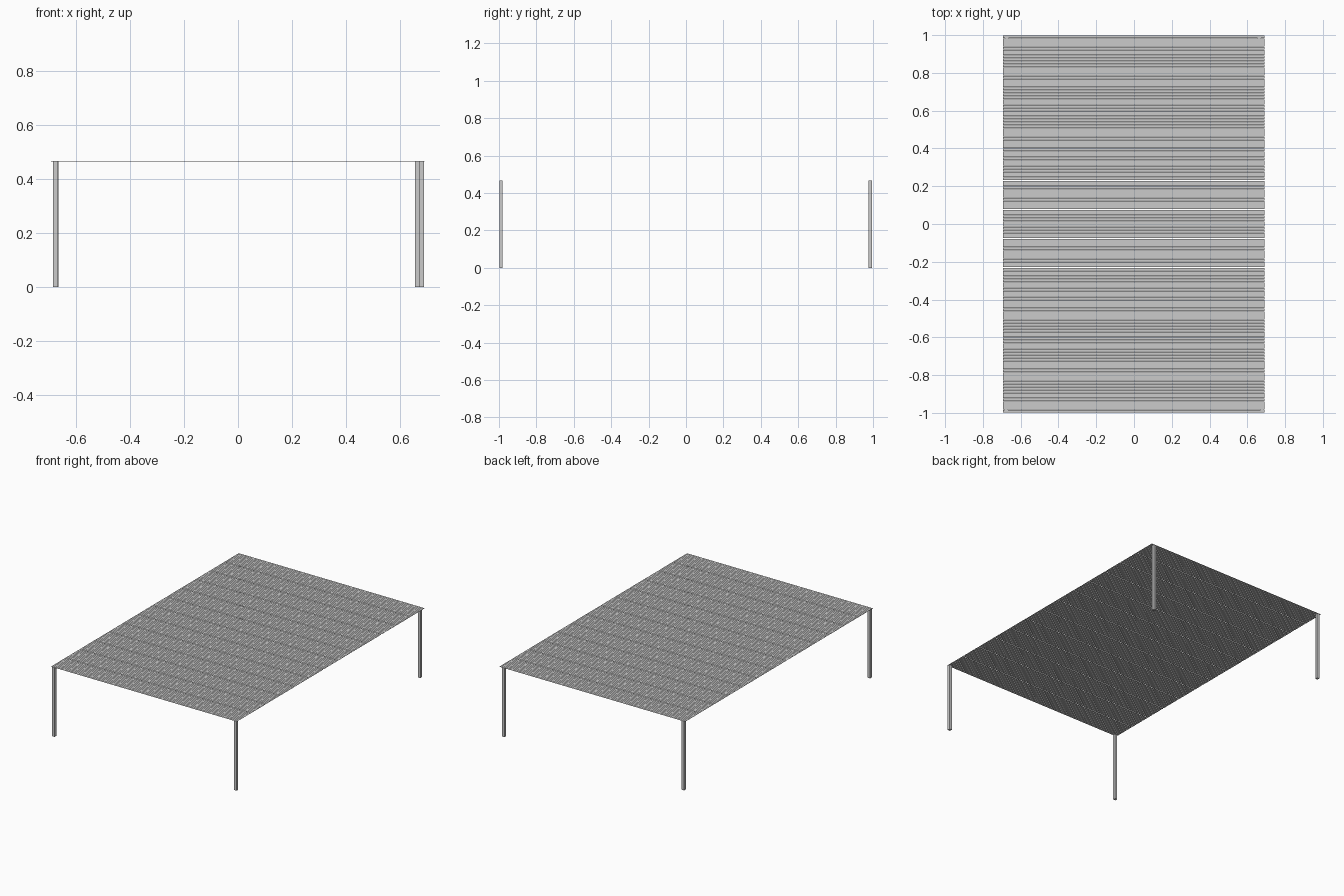
import bpy, bmesh
from mathutils import Matrix, Vector

if "Cube" in bpy.data.objects:
    bpy.data.objects.remove(bpy.data.objects["Cube"])

TOP = 0.467


def add_box(bm, lo, hi):
    lo, hi = Vector(lo), Vector(hi)
    size, mid = hi - lo, (hi + lo) / 2
    bmesh.ops.create_cube(bm, size=1, matrix=Matrix.Translation(mid) @ Matrix.Diagonal((*size, 1)))


def finish(name, bm):
    mesh = bpy.data.meshes.new(name)
    bm.to_mesh(mesh)
    bm.free()
    obj = bpy.data.objects.new(name, mesh)
    bpy.context.collection.objects.link(obj)
    return obj


# Deck: 13 boards, each made of fine slats running along x
BOARDS, SLATS = 13, 10
board_w = 2.0 / BOARDS
pitch = (board_w - 0.002) / SLATS
for b in range(BOARDS):
    bm = bmesh.new()
    y0 = -1 + b * board_w + 0.001
    for s in range(SLATS):
        y = y0 + s * pitch
        add_box(bm, (-0.693, y + 0.0008, TOP - 0.001), (0.691, y + pitch - 0.0008, TOP))
    finish(f"slatted_board_{b + 1}", bm)

# Posts: slim square legs at the corners
W = 0.018
posts = {
    "front_left_post": (-0.676, -0.989),
    "front_right_post": (0.679, -0.989),
    "back_left_post": (-0.674, 0.986),
    "back_right_post": (0.664, 0.986),
}
for name, (x, y) in posts.items():
    bm = bmesh.new()
    add_box(bm, (x - W / 2, y - W / 2, 0), (x + W / 2, y + W / 2, TOP - 0.001))
    finish(name, bm)
